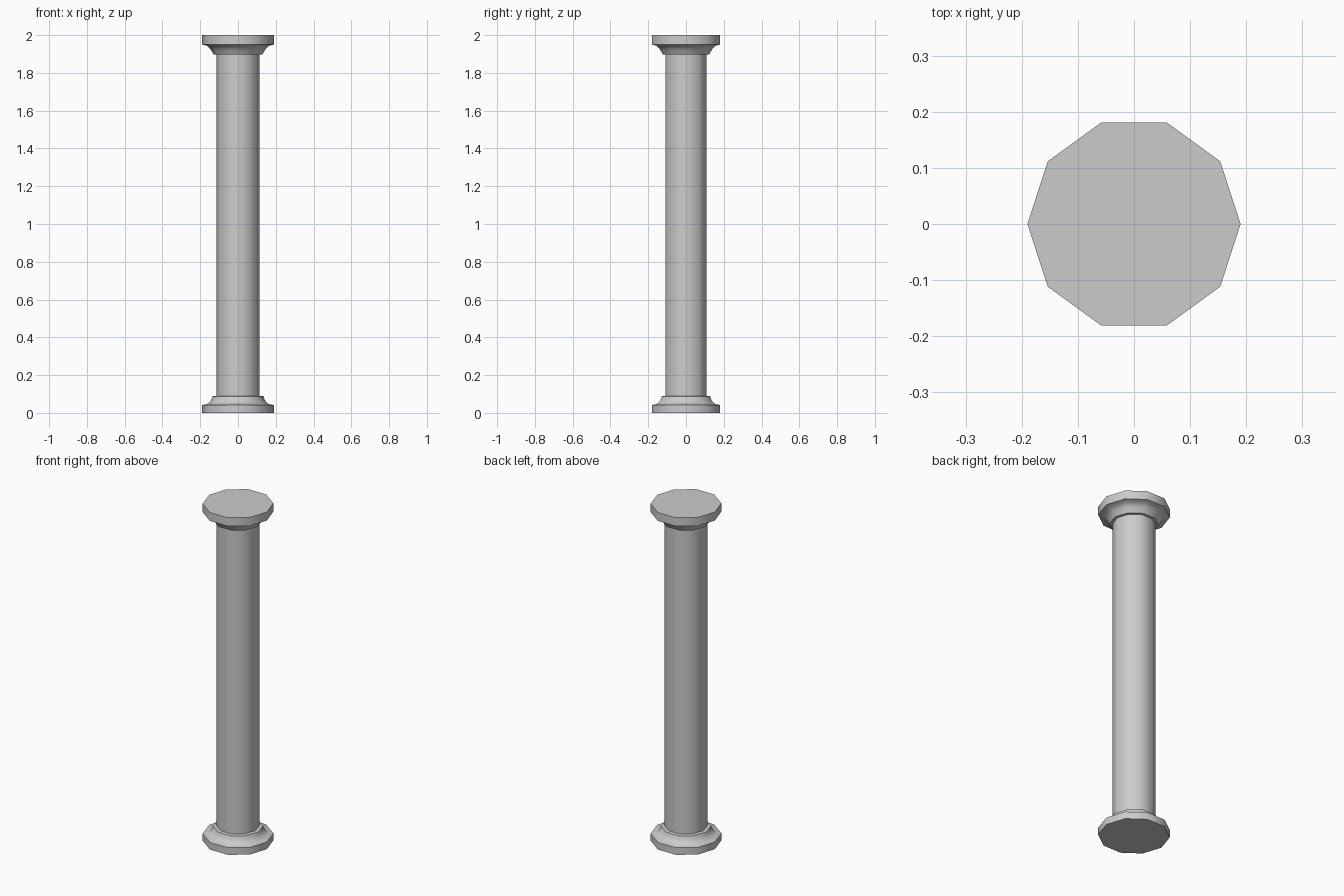
import bpy, bmesh, math

if "Cube" in bpy.data.objects:
    bpy.data.objects.remove(bpy.data.objects["Cube"])

SIDES = 10


def lathe(name, profile):
    """Revolve (radius, z) points into a closed ten-sided solid."""
    bm = bmesh.new()
    rings = []
    for r, z in profile:
        rings.append([bm.verts.new((r * math.cos(2 * math.pi * i / SIDES),
                                    r * math.sin(2 * math.pi * i / SIDES), z))
                      for i in range(SIDES)])
    for a, b in zip(rings, rings[1:]):
        for i in range(SIDES):
            j = (i + 1) % SIDES
            bm.faces.new((a[i], a[j], b[j], b[i]))
    bm.faces.new(rings[0])
    bm.faces.new(rings[-1])
    bmesh.ops.recalc_face_normals(bm, faces=bm.faces)
    mesh = bpy.data.meshes.new(name)
    bm.to_mesh(mesh)
    bm.free()
    ob = bpy.data.objects.new(name, mesh)
    bpy.context.collection.objects.link(ob)
    bpy.ops.object.select_all(action='DESELECT')
    ob.select_set(True)
    bpy.context.view_layer.objects.active = ob
    bpy.ops.object.shade_smooth_by_angle(angle=math.radians(40))
    return ob


# One continuous column: plinth, concave moulding, shaft, flared capital, top slab
base = [(0.19, 0), (0.19, 0.042), (0.165, 0.046), (0.15, 0.056),
        (0.141, 0.07), (0.135, 0.088), (0.115, 0.09)]
capital = [(0.115, 1.897), (0.13, 1.898), (0.14, 1.916), (0.15, 1.931),
           (0.165, 1.944), (0.19, 1.95), (0.19, 2.0)]
lathe("column", base + capital)
